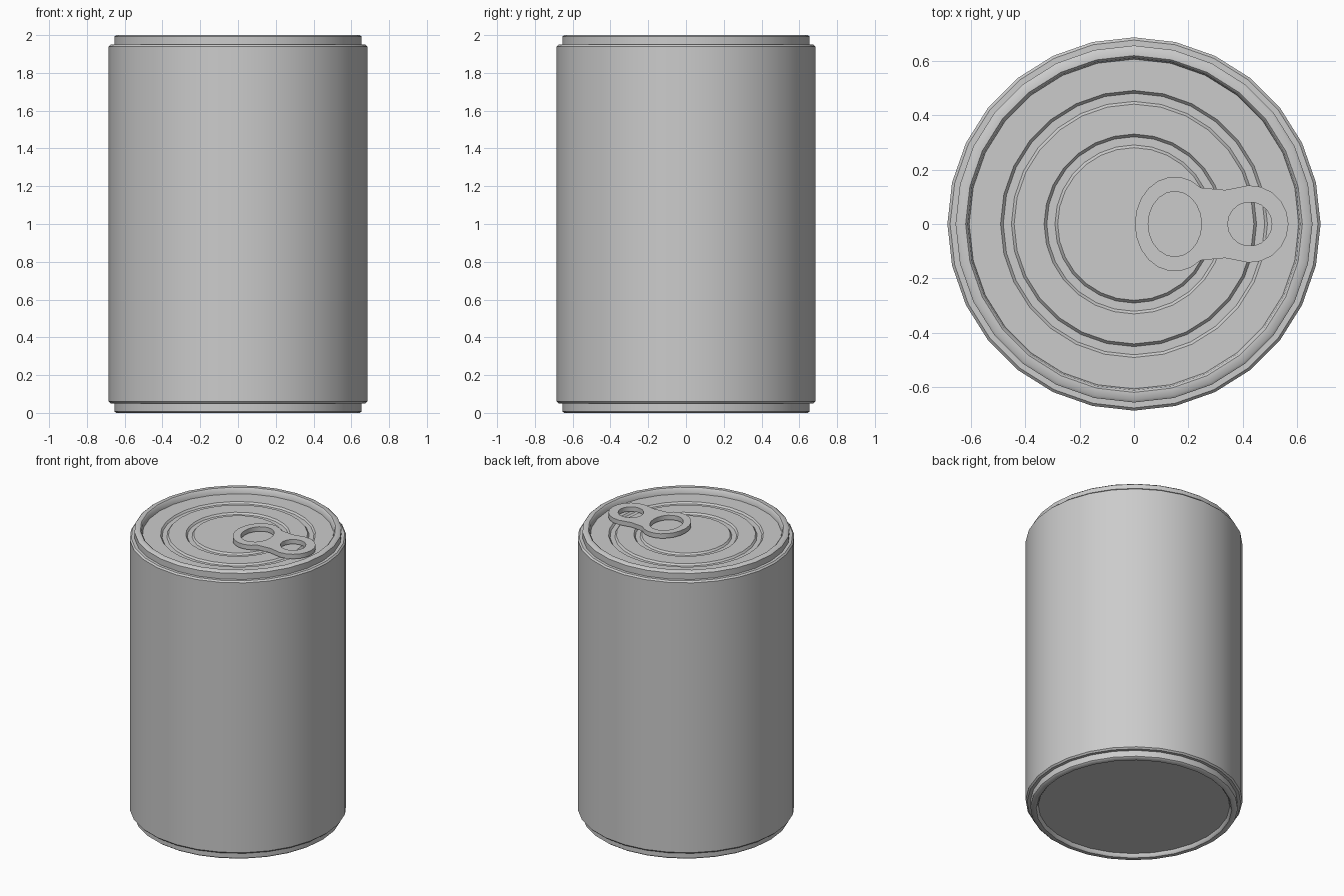
import bpy, bmesh
from math import sin, cos, pi, radians

cube = bpy.data.objects.get("Cube")
if cube:
    bpy.data.objects.remove(cube, do_unlink=True)

SIDES = 28
metal = bpy.data.materials.new("grey_metal")
metal.use_nodes = True
grey = (0.6, 0.6, 0.6, 1)
metal.diffuse_color = grey
metal.node_tree.nodes["Principled BSDF"].inputs["Base Color"].default_value = grey


def finish(obj, angle):
    bpy.ops.object.select_all(action='DESELECT')
    obj.select_set(True)
    bpy.context.view_layer.objects.active = obj
    bpy.ops.object.shade_smooth_by_angle(angle=radians(angle))


def lathe(name, profile, angle=40):
    """Revolve (radius, z) points; a zero radius closes the end with a fan."""
    bm = bmesh.new()
    rings = []
    for r, z in profile:
        count = SIDES if r else 1
        rings.append([bm.verts.new((r * cos(2 * pi * i / SIDES), r * sin(2 * pi * i / SIDES), z))
                      for i in range(count)])
    for a, b in zip(rings, rings[1:]):
        for i in range(SIDES):
            j = (i + 1) % SIDES
            corners = [a[i % len(a)], a[j % len(a)], b[j % len(b)], b[i % len(b)]]
            bm.faces.new(list(dict.fromkeys(corners)))
    bmesh.ops.recalc_face_normals(bm, faces=bm.faces)
    mesh = bpy.data.meshes.new(name)
    bm.to_mesh(mesh)
    bm.free()
    mesh.materials.append(metal)
    obj = bpy.data.objects.new(name, mesh)
    bpy.context.collection.objects.link(obj)
    finish(obj, angle)
    return obj


def groove(inner, outer, top, depth=0.012, slope=0.01):
    """Profile of a ring pressed into the lid, from outside to inside."""
    return [(outer, top), (outer - slope, top - depth),
            (inner + slope, top - depth), (inner, top)]


# Can: base recess, bottom rim, wall, top rim and grooved lid in one profile
LID, BASE = 1.96, 0.025
bottom = [(0, BASE), (0.605, BASE), (0.61, 0.008), (0.618, 0), (0.645, 0),
          (0.655, 0.008), (0.655, 0.05), (0.675, 0.05), (0.685, 0.06)]
top = [(0.685, 1.94), (0.675, 1.95), (0.655, 1.95), (0.655, 1.992), (0.645, 2.0),
       (0.618, 2.0), (0.61, 1.992), (0.605, LID)]
lid = groove(0.44, 0.49, LID) + groove(0.28, 0.33, LID) + [(0, LID)]
lathe("can_body", bottom + top + lid)


# Pull tab: flat plate with two finger holes
def arc(cx, rx, ry, start, end, steps):
    angles = [radians(start + (end - start) * i / steps) for i in range(steps + 1)]
    return [(cx + rx * cos(a), ry * sin(a)) for a in angles]


outline = (arc(0.15, 0.147, 0.174, 50, 310, 16) + [(0.335, -0.125)]
           + arc(0.425, 0.142, 0.142, -92, 92, 10) + [(0.335, 0.125)])
holes = [arc(0.15, 0.098, 0.12, 0, 342, 19), arc(0.425, 0.081, 0.081, 0, 340, 17)]

curve = bpy.data.curves.new("pull_tab", 'CURVE')
curve.dimensions = '2D'
curve.fill_mode = 'BOTH'
curve.extrude = 0.016
for points in [outline] + holes:
    spline = curve.splines.new('POLY')
    spline.points.add(len(points) - 1)
    for p, (x, y) in zip(spline.points, points):
        p.co = (x, y, 0, 1)
    spline.use_cyclic_u = True
curve.materials.append(metal)
tab = bpy.data.objects.new("pull_tab", curve)
tab.location.z = 1.984
bpy.context.collection.objects.link(tab)
bpy.ops.object.select_all(action='DESELECT')
tab.select_set(True)
bpy.context.view_layer.objects.active = tab
bpy.ops.object.convert(target='MESH')
tab = bpy.context.view_layer.objects.active

# Weld the plate's caps to its walls
bm = bmesh.new()
bm.from_mesh(tab.data)
bmesh.ops.remove_doubles(bm, verts=bm.verts, dist=0.0005)
bmesh.ops.recalc_face_normals(bm, faces=bm.faces)
bm.to_mesh(tab.data)
bm.free()
finish(tab, 40)
